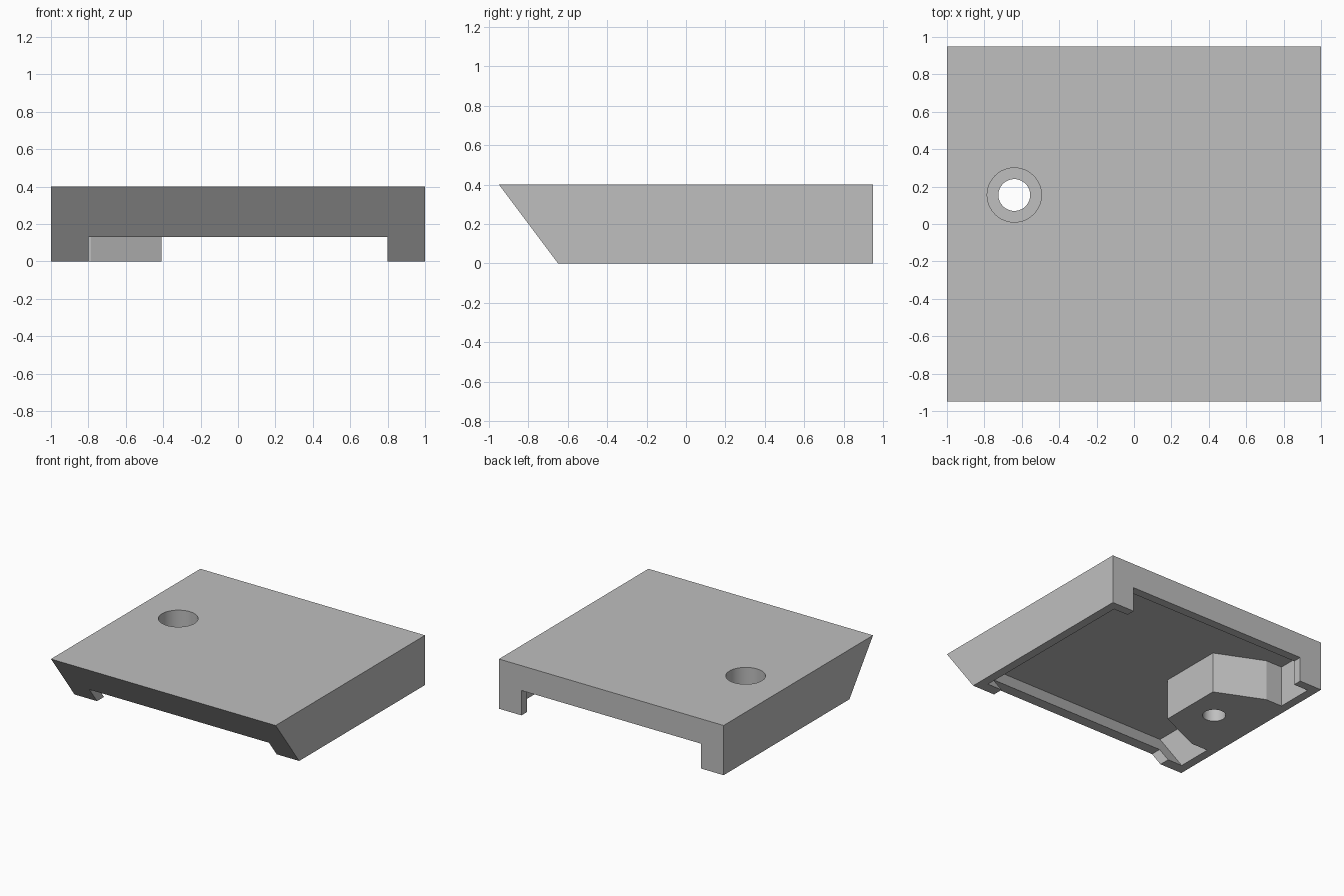
import bpy, bmesh
from mathutils import Vector

cube = bpy.data.objects.get("Cube")
if cube:
    bpy.data.objects.remove(cube, do_unlink=True)

LENGTH, HEIGHT, WALL = 0.95, 0.4, 0.07
SLOPE = 0.75                      # forward lean of the front wall per unit height
HOLE = (-0.64, 0.155)

grey = bpy.data.materials.new("plain grey")
grey.use_nodes = True
colour = (0.52, 0.52, 0.52, 1)
grey.diffuse_color = colour
grey.node_tree.nodes["Principled BSDF"].inputs["Base Color"].default_value = colour


def prism(name, points, sweep):
    """Closed solid made by sweeping a polygon along a vector."""
    bm = bmesh.new()
    face = bm.faces.new([bm.verts.new(p) for p in points])
    swept = bmesh.ops.extrude_face_region(bm, geom=[face])["geom"]
    verts = [g for g in swept if isinstance(g, bmesh.types.BMVert)]
    bmesh.ops.translate(bm, verts=verts, vec=Vector(sweep))
    bmesh.ops.recalc_face_normals(bm, faces=bm.faces[:])
    mesh = bpy.data.meshes.new(name)
    bm.to_mesh(mesh)
    bm.free()
    mesh.materials.append(grey)
    obj = bpy.data.objects.new(name, mesh)
    bpy.context.collection.objects.link(obj)
    return obj


def side_prism(name, half_width, profile):
    return prism(name, [(-half_width, y, z) for y, z in profile], (2 * half_width, 0, 0))


def block(name, half_width, y0, y1, z0, z1):
    return side_prism(name, half_width, [(y0, z0), (y1, z0), (y1, z1), (y0, z1)])


def cylinder(name, radius, z0, z1):
    bpy.ops.mesh.primitive_cylinder_add(vertices=64, radius=radius, depth=z1 - z0,
                                        location=(*HOLE, (z0 + z1) / 2))
    obj = bpy.context.object
    obj.name = name
    obj.data.materials.append(grey)
    return obj


def cut(target, cutter):
    cutter.hide_render = True
    mod = target.modifiers.new("cut", "BOOLEAN")
    mod.operation, mod.solver, mod.object = "DIFFERENCE", "EXACT", cutter
    bpy.context.view_layer.objects.active = target
    bpy.ops.object.modifier_apply(modifier=mod.name)
    bpy.data.objects.remove(cutter, do_unlink=True)


# Outer body with a leaning front wall
front_foot = -LENGTH + SLOPE * HEIGHT
cover = side_prism("cover", 1, [(front_foot, 0), (LENGTH, 0), (LENGTH, HEIGHT), (-LENGTH, HEIGHT)])

# Hollow underside, keeping a solid screw boss against the side wall
inner_foot = front_foot + WALL * 1.25
low, ceiling = -0.2, HEIGHT - WALL
cavity = side_prism("cavity", 1 - WALL, [
    (inner_foot - SLOPE * low, low), (LENGTH - WALL, low),
    (LENGTH - WALL, ceiling), (inner_foot - SLOPE * ceiling, ceiling)])
half_boss = [(-0.41, 0.26), (-0.785, 0.425), (-1.1, 0.425)]
outline = half_boss + [(x, -y) for x, y in reversed(half_boss)]
boss = prism("boss", [(x, HOLE[1] + y, -0.5) for x, y in outline], (0, 0, 1.2))
cut(cavity, boss)
cut(cover, cavity)

# Openings under the front and back walls
cut(cover, block("front_opening", 0.8, -1.2, -0.5, -0.3, 0.13))
cut(cover, block("back_opening", 0.8, 0.8, 1.2, -0.3, 0.2))

# Screw hole with a wide recess from the top
cut(cover, cylinder("screw_hole", 0.085, -0.3, 0.7))
cut(cover, cylinder("head_recess", 0.145, 0.2, 0.7))

bpy.ops.object.select_all(action="DESELECT")
cover.select_set(True)
bpy.context.view_layer.objects.active = cover
bpy.ops.object.shade_smooth_by_angle(angle=0.35)
